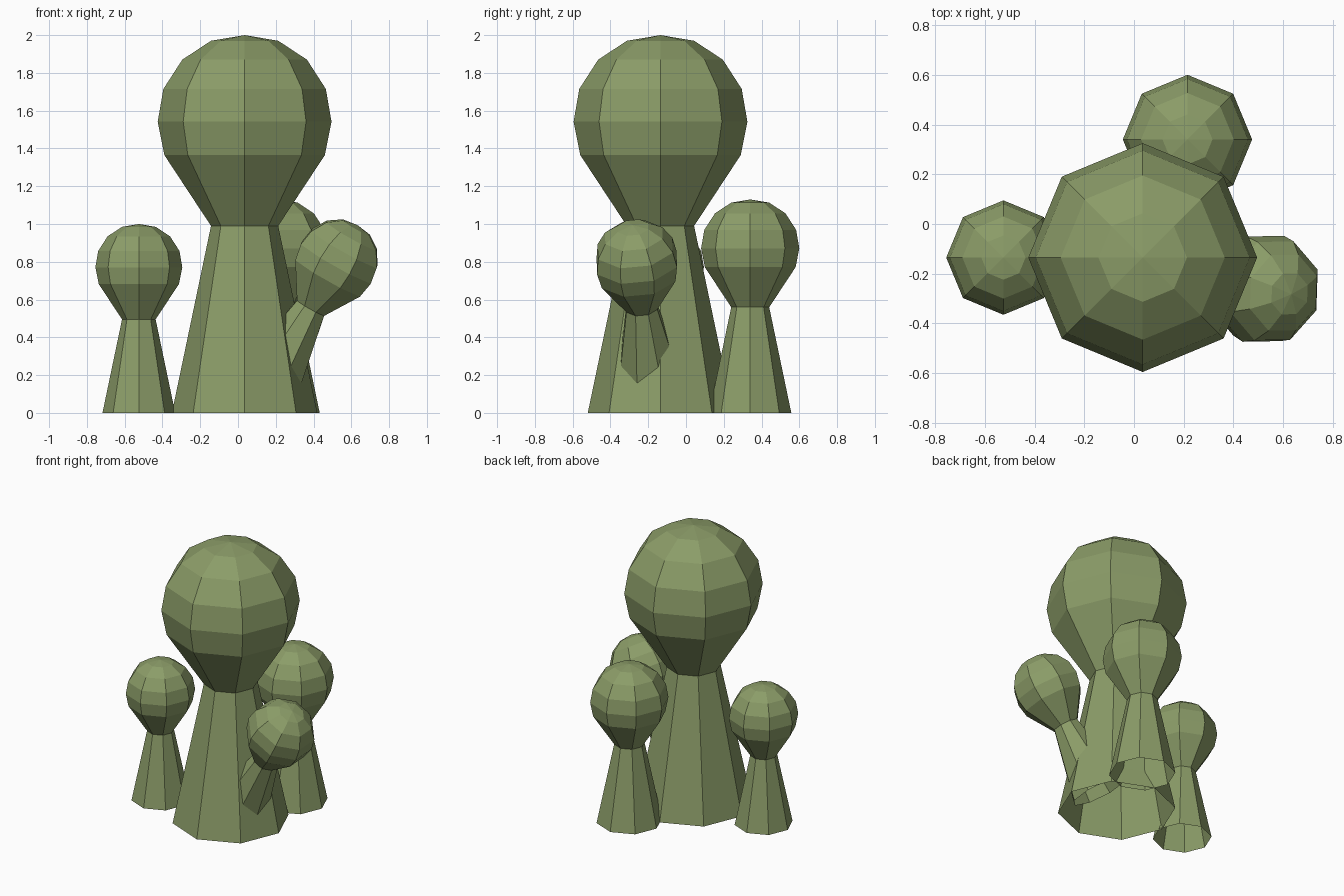
import bpy, bmesh, math
from mathutils import Matrix

if "Cube" in bpy.data.objects:
    bpy.data.objects.remove(bpy.data.objects["Cube"])

SIDES = 8
# (radius, height) of a full size stalk: flared trunk, neck, round head
PROFILE = [(0.385, 0), (0.178, 0.99), (0.425, 1.365), (0.46, 1.542),
           (0.43, 1.715), (0.33, 1.87), (0.178, 1.97)]
TIP = 2.0

green = bpy.data.materials.new("moss_green")
green.diffuse_color = (0.258, 0.333, 0.138, 1)
green.use_nodes = True
green.node_tree.nodes["Principled BSDF"].inputs["Base Color"].default_value = green.diffuse_color


def stalk(name, location, scale, azimuth=0, tilt=0, roll=0):
    """Eight-sided knob-headed stalk, open underneath."""
    bm = bmesh.new()
    rings = [[bm.verts.new((r * math.cos(math.tau * i / SIDES),
                            r * math.sin(math.tau * i / SIDES), z))
              for i in range(SIDES)] for r, z in PROFILE]
    tip = bm.verts.new((0, 0, TIP))
    for i in range(SIDES):
        j = (i + 1) % SIDES
        for low, high in zip(rings, rings[1:]):
            bm.faces.new((low[i], low[j], high[j], high[i]))
        bm.faces.new((rings[-1][i], rings[-1][j], tip))
    turn = (Matrix.Rotation(math.radians(azimuth), 4, 'Z')
            @ Matrix.Rotation(math.radians(tilt), 4, 'Y')
            @ Matrix.Rotation(math.radians(roll), 4, 'Z'))
    bm.transform(Matrix.Translation(location) @ turn @ Matrix.Scale(scale, 4))
    mesh = bpy.data.meshes.new(name)
    bm.to_mesh(mesh)
    bm.free()
    mesh.materials.append(green)
    bpy.context.collection.objects.link(bpy.data.objects.new(name, mesh))


# Tall stalk, two small upright ones, and one leaning out of the trunk
stalk("main_stalk", (0.035, -0.135, 0), 1.0)
stalk("left_stalk", (-0.525, -0.135, 0), 0.5)
stalk("back_stalk", (0.215, 0.34, 0), 0.565)
stalk("leaning_stalk", (0.142, -0.187, 0.128), 0.5, azimuth=-11, tilt=30, roll=33)
